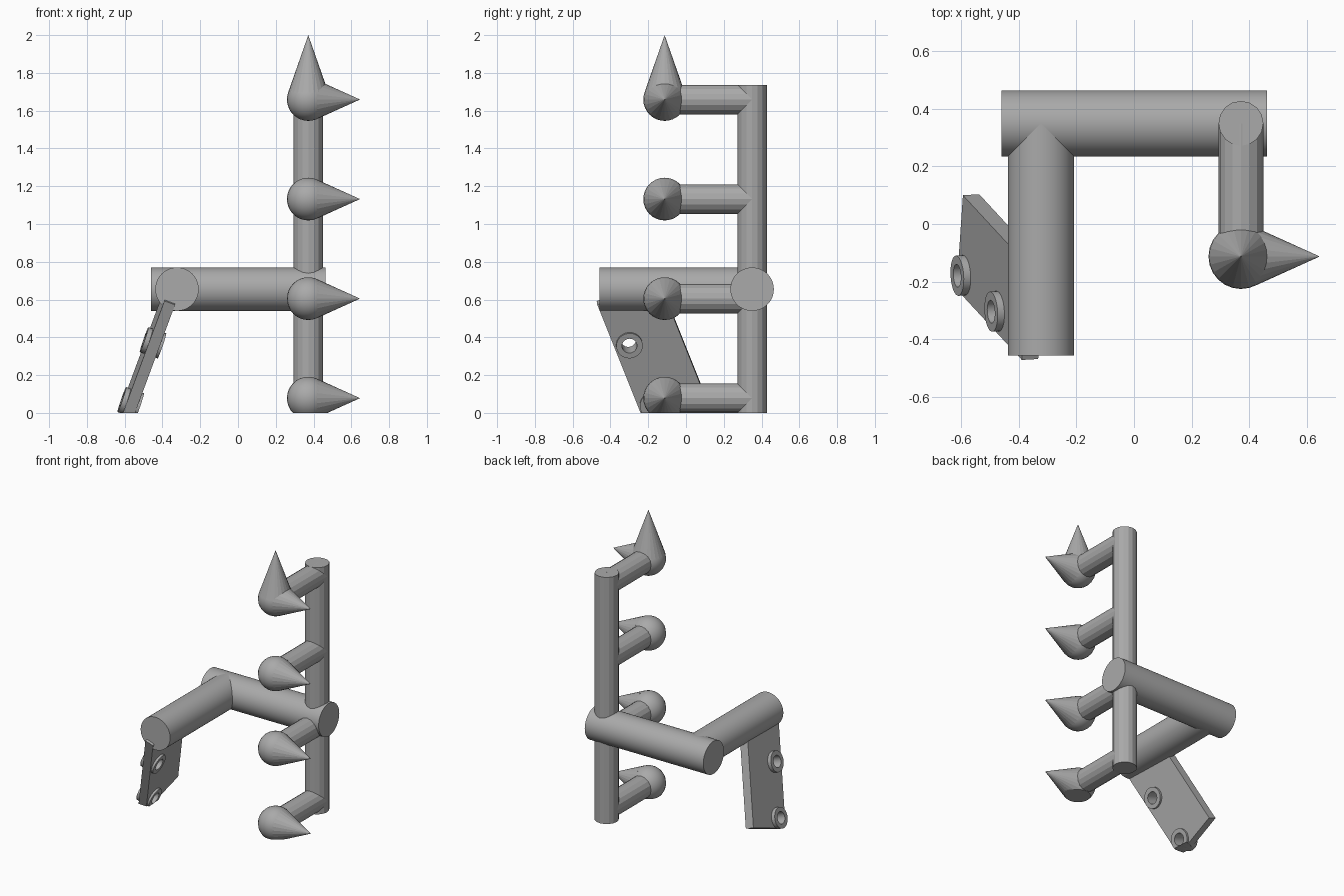
import bpy, bmesh, math
from mathutils import Vector, Matrix

if "Cube" in bpy.data.objects:
    bpy.data.objects.remove(bpy.data.objects["Cube"])

# One plain grey for everything
grey = bpy.data.materials.new("plain_grey")
grey.use_nodes = True
grey.diffuse_color = (0.4, 0.4, 0.4, 1)
grey.node_tree.nodes["Principled BSDF"].inputs["Base Color"].default_value = (0.4, 0.4, 0.4, 1)


def finish(bm, name, smooth=False):
    """Trim the part flat at the ground and turn it into an object."""
    if min(v.co.z for v in bm.verts) < 0:
        geom = bm.verts[:] + bm.edges[:] + bm.faces[:]
        bmesh.ops.bisect_plane(bm, geom=geom, plane_co=(0, 0, 0), plane_no=(0, 0, 1), clear_inner=True)
        rim = [e for e in bm.edges if e.is_boundary]
        bmesh.ops.holes_fill(bm, edges=rim, sides=0)
    bmesh.ops.recalc_face_normals(bm, faces=bm.faces[:])
    mesh = bpy.data.meshes.new(name)
    bm.to_mesh(mesh)
    bm.free()
    mesh.materials.append(grey)
    obj = bpy.data.objects.new(name, mesh)
    bpy.context.collection.objects.link(obj)
    if smooth:
        bpy.ops.object.select_all(action="DESELECT")
        obj.select_set(True)
        bpy.context.view_layer.objects.active = obj
        bpy.ops.object.shade_smooth_by_angle(angle=math.radians(25))
    return obj


def rod(name, start, end, r1, r2=None, sides=16, smooth=False):
    """Cylinder or cone between two points."""
    start, end = Vector(start), Vector(end)
    axis = end - start
    turn = axis.to_track_quat("Z", "Y").to_matrix().to_4x4()
    bm = bmesh.new()
    bmesh.ops.create_cone(bm, cap_ends=True, segments=sides, radius1=r1,
                          radius2=r1 if r2 is None else r2, depth=axis.length,
                          matrix=Matrix.Translation((start + end) / 2) @ turn)
    return finish(bm, name, smooth)


def spike(name, centre, direction, reach):
    """Cone that leaves the ball along its tangent."""
    d = Vector(direction)
    base = centre + d * (BALL ** 2 / reach)
    radius = BALL * math.sqrt(1 - (BALL / reach) ** 2)
    rod(name, base, centre + d * reach, radius, 0, sides=24)


BALL, PEG, BAR = 0.113, 0.078, 0.115
post_x, post_y, ball_y = 0.372, 0.35, -0.113
bar_x, bar_z = -0.323, 0.655

# Frame: upright post and two thick bars
rod("upright_post", (post_x, post_y, 0), (post_x, post_y, 1.736), PEG)
rod("cross_bar", (-0.46, post_y, bar_z), (0.463, post_y, bar_z), BAR, sides=48, smooth=True)
rod("arm_bar", (bar_x, -0.457, bar_z), (bar_x, post_y, bar_z), BAR, sides=48, smooth=True)

# Four pegs, each with a ball and a sideways spike
for i in range(4):
    z = PEG + 0.527 * i
    centre = Vector((post_x, ball_y, z))
    rod(f"peg_{i}", centre, (post_x, post_y, z), PEG)
    bm = bmesh.new()
    bmesh.ops.create_uvsphere(bm, u_segments=24, v_segments=16, radius=BALL,
                              matrix=Matrix.Translation(centre))
    finish(bm, f"ball_{i}", True)
    spike(f"side_spike_{i}", centre, (1, 0, 0), 0.274)
spike("top_spike", centre, (0, 0, 1), 2 - centre.z)

# Tilted mounting plate, hanging from the arm
down = Vector((-0.37, 0.40, -1)).normalized()
out = Vector((-0.944, -0.058, 0.326)).normalized()
down = (down - out * down.dot(out)).normalized()
front = out.cross(down)
if front.y > 0:
    front.negate()
length, width, thick = 0.70, 0.35, 0.06
corner = Vector((-0.595, 0.10, 0.10))
middle = corner + front * width / 2 - down * length / 2 - out * thick / 2
frame = Matrix((down, front, out)).transposed().to_4x4()
bm = bmesh.new()
bmesh.ops.create_cube(bm, size=1, matrix=Matrix.Translation(middle) @ frame
                      @ Matrix.Diagonal((length, width, thick, 1)))
plate = finish(bm, "mounting_plate")

# Two raised rings around holes that go through the plate
ring_r, hole_r, half = 0.07, 0.04, 0.05
for i, spot in enumerate([(-0.45, -0.302, 0.371), (-0.568, -0.177, 0.054)]):
    spot = Vector(spot)
    cutter = rod("hole_cutter", spot - out * 0.1, spot + out * 0.1, hole_r + 0.005, sides=32)
    cutter.hide_render = True
    mod = plate.modifiers.new("hole", "BOOLEAN")
    mod.operation, mod.object, mod.solver = "DIFFERENCE", cutter, "EXACT"
    bpy.context.view_layer.objects.active = plate
    bpy.ops.object.modifier_apply(modifier=mod.name)
    bpy.data.objects.remove(cutter)

    bm = bmesh.new()
    profile = [(hole_r, -half), (ring_r, -half), (ring_r, half), (hole_r, half)]
    verts = [bm.verts.new((r, 0, h)) for r, h in profile]
    edges = [bm.edges.new((verts[k], verts[(k + 1) % 4])) for k in range(4)]
    bmesh.ops.spin(bm, geom=verts + edges, cent=(0, 0, 0), axis=(0, 0, 1),
                   angle=math.tau, steps=32)
    bmesh.ops.remove_doubles(bm, verts=bm.verts[:], dist=0.0005)
    bm.transform(Matrix.Translation(spot) @ frame)
    finish(bm, f"hole_ring_{i}", True)
